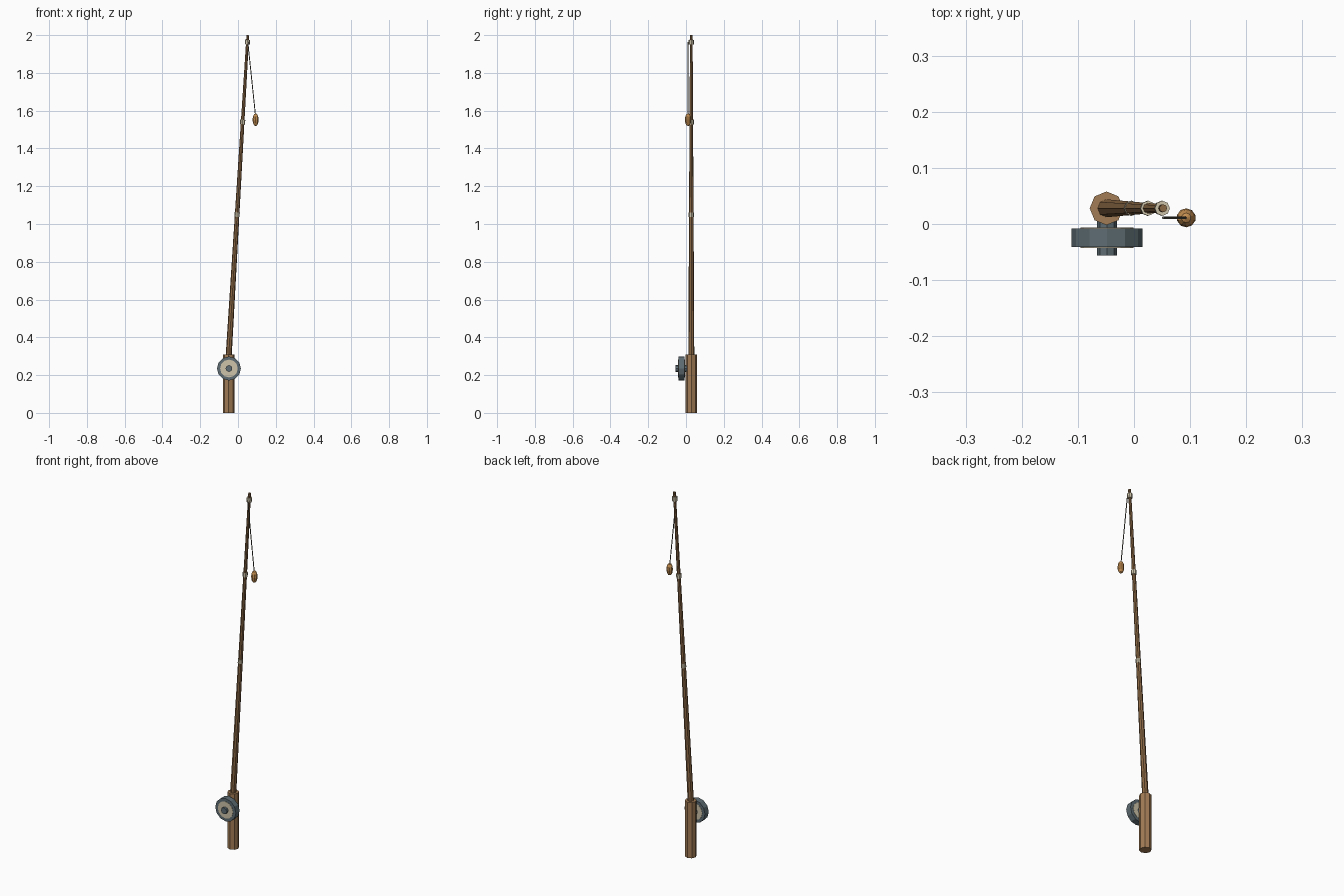
import bpy, math
from mathutils import Vector

if "Cube" in bpy.data.objects:
    bpy.data.objects.remove(bpy.data.objects["Cube"])


def material(name, rgb):
    m = bpy.data.materials.new(name)
    m.diffuse_color = (*rgb, 1)
    m.use_nodes = True
    m.node_tree.nodes["Principled BSDF"].inputs["Base Color"].default_value = m.diffuse_color
    return m


WOOD = material("light_wood", (0.36, 0.20, 0.09))
DARK = material("dark_wood", (0.26, 0.14, 0.06))
STEEL = material("blue_steel", (0.11, 0.15, 0.17))
BONE = material("pale_trim", (0.62, 0.55, 0.40))
LINE = material("line", (0.13, 0.12, 0.10))
FLOAT = material("float", (0.55, 0.27, 0.08))


def tube(name, a, b, r1, r2, sides, mat, turn=0.0):
    """Flat-sided tapered cylinder running from a to b."""
    a, b = Vector(a), Vector(b)
    bpy.ops.mesh.primitive_cone_add(vertices=sides, radius1=r1, radius2=r2,
                                    depth=(b - a).length)
    o = bpy.context.object
    o.name = name
    o.rotation_mode = 'QUATERNION'
    spin = Vector((0, 0, 1))
    o.rotation_quaternion = spin.rotation_difference(b - a)
    o.location = (a + b) / 2
    for v in o.data.vertices:
        x, y = v.co.x, v.co.y
        v.co.x = x * math.cos(turn) - y * math.sin(turn)
        v.co.y = x * math.sin(turn) + y * math.cos(turn)
    o.data.materials.append(mat)
    return o


# Handle and leaning tapered rod
tube("handle", (-0.049, 0.028, 0), (-0.049, 0.028, 0.31), 0.03, 0.03, 8, WOOD)
base, tip = Vector((-0.05, 0.028, 0.29)), Vector((0.052, 0.028, 1.9995))
tube("rod", base, tip, 0.016, 0.007, 8, DARK)

# Line guide rings strung along the rod
axis = (tip - base).normalized()
for i, z in enumerate((1.05, 1.54, 1.963)):
    c = base.lerp(tip, (z - base.z) / (tip.z - base.z))
    tube(f"guide_ring_{i + 1}", c - axis * 0.012, c + axis * 0.012,
         0.0135, 0.0135, 8, BONE)

# Reel: drum, pale face plates on both sides, and axle
for name, y0, y1, r, sides, mat in (
        ("reel_drum", -0.008, -0.041, 0.0635, 12, STEEL),
        ("reel_plates", -0.0065, -0.0425, 0.047, 12, BONE),
        ("reel_axle", 0.008, -0.056, 0.018, 8, STEEL)):
    tube(name, (-0.048, y0, 0.235), (-0.048, y1, 0.235), r, r, sides, mat)

# Fishing line and float
tube("fishing_line", (0.052, 0.011, 1.963), (0.093, 0.011, 1.57),
     0.0025, 0.0025, 5, LINE)
bpy.ops.mesh.primitive_uv_sphere_add(segments=10, ring_count=6, radius=1,
                                     location=(0.093, 0.011, 1.552))
bobber = bpy.context.object
bobber.name = "float"
bobber.scale = (0.017, 0.017, 0.034)
bobber.data.materials.append(FLOAT)
